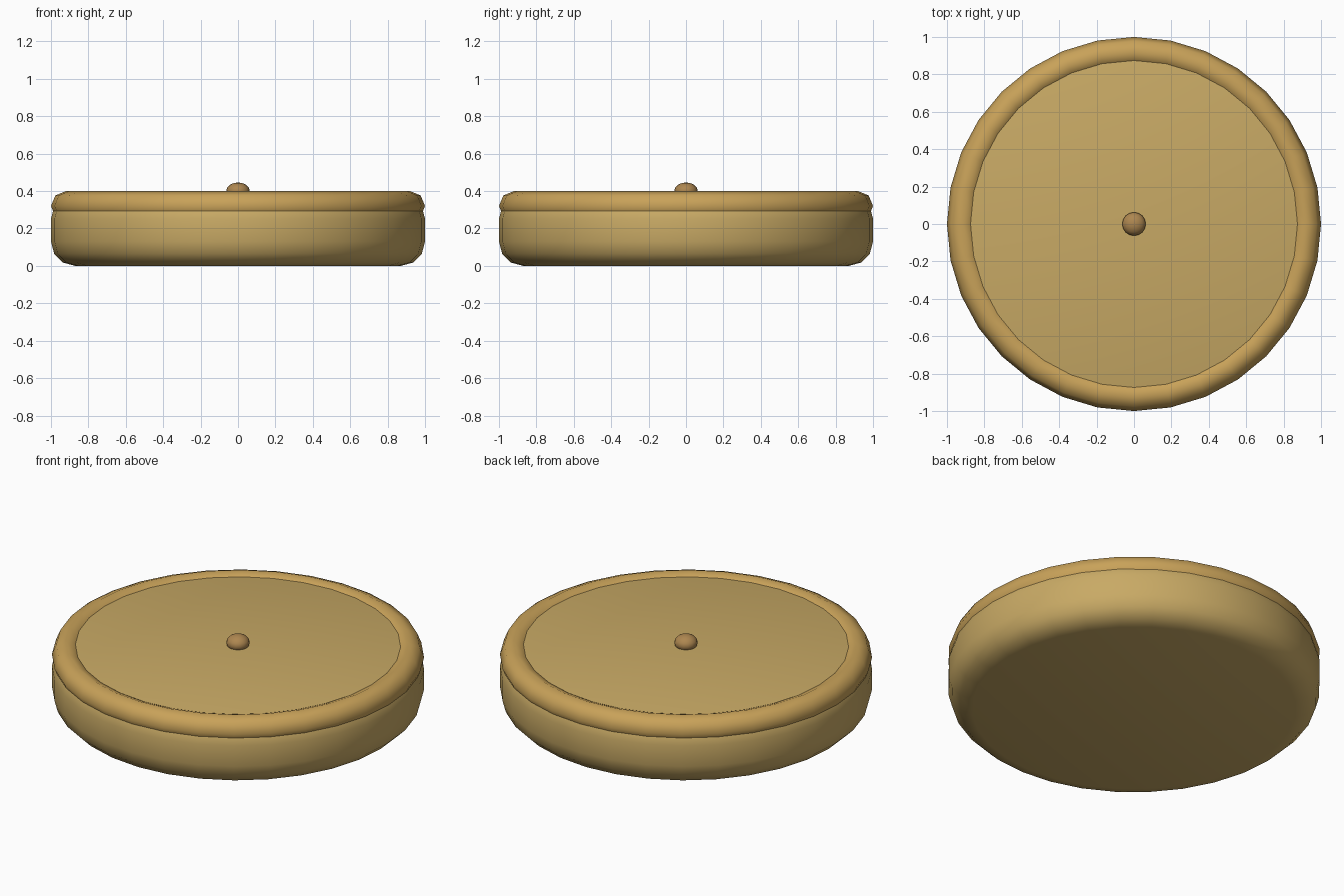
import bpy, math

if "Cube" in bpy.data.objects:
    bpy.data.objects.remove(bpy.data.objects["Cube"])


def material(name, color):
    m = bpy.data.materials.new(name)
    m.diffuse_color = color
    m.use_nodes = True
    m.node_tree.nodes["Principled BSDF"].inputs["Base Color"].default_value = m.diffuse_color
    return m


tan = material("tan_wood", (0.58, 0.40, 0.13, 1))
orange = material("orange_wood", (0.58, 0.36, 0.10, 1))
brown = material("brown_knob", (0.42, 0.24, 0.08, 1))


def finish(name, mat, angle=40):
    ob = bpy.context.object
    ob.name = name
    ob.data.materials.append(mat)
    bpy.ops.object.shade_smooth_by_angle(angle=math.radians(angle))
    return ob


# round body with rounded top and bottom edges
H, B, SIDES = 0.382, 0.13, 32
arc = [(1 - B + B * math.sin(math.radians(a)), B - B * math.cos(math.radians(a)))
       for a in (0, 30, 60, 90)]
profile = arc + [(r, H - z) for r, z in reversed(arc)]
verts = [(r * math.cos(2 * math.pi * i / SIDES), r * math.sin(2 * math.pi * i / SIDES), z)
         for r, z in profile for i in range(SIDES)]
faces = [(k * SIDES + i, k * SIDES + (i + 1) % SIDES,
          (k + 1) * SIDES + (i + 1) % SIDES, (k + 1) * SIDES + i)
         for k in range(len(profile) - 1) for i in range(SIDES)]
faces.append(tuple(reversed(range(SIDES))))
faces.append(tuple(range((len(profile) - 1) * SIDES, len(profile) * SIDES)))
mesh = bpy.data.meshes.new("body")
mesh.from_pydata(verts, [], faces)
body = bpy.data.objects.new("body", mesh)
bpy.context.collection.objects.link(body)
bpy.context.view_layer.objects.active = body
body.select_set(True)
finish("body", tan)
body.select_set(False)

# raised ring around the top edge
bpy.ops.mesh.primitive_torus_add(major_radius=0.92, minor_radius=0.08, major_segments=SIDES,
                                 minor_segments=8, location=(0, 0, 0.32))
finish("rim", orange, 60)

# small flattened knob in the middle
bpy.ops.mesh.primitive_uv_sphere_add(segments=16, ring_count=8, radius=1, location=(0, 0, 0.40))
bpy.context.object.scale = (0.063, 0.063, 0.046)
bpy.ops.object.transform_apply(location=False, rotation=False, scale=True)
finish("knob", brown, 60)
